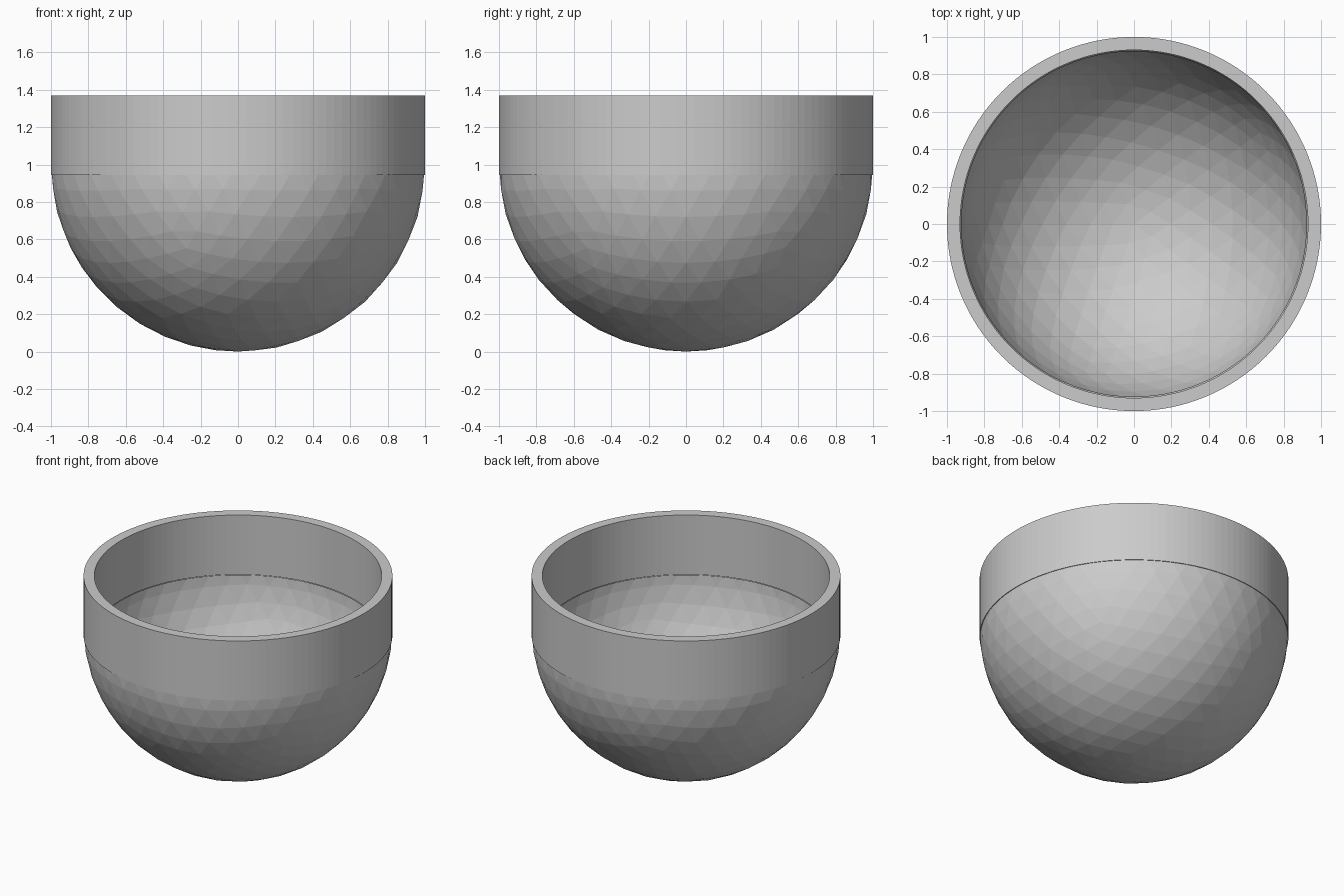
import bpy, bmesh, math

if "Cube" in bpy.data.objects:
    bpy.data.objects.remove(bpy.data.objects["Cube"])

SEAM, TOP, R_OUT, R_IN = 0.945, 1.37, 1.0, 0.93


def make_object(name, bm):
    mesh = bpy.data.meshes.new(name)
    bm.to_mesh(mesh)
    bm.free()
    obj = bpy.data.objects.new(name, mesh)
    bpy.context.collection.objects.link(obj)
    return obj


def add_half_sphere(bm, radius, inward):
    # Faceted sphere centred at z = 1, trimmed off at the seam
    part = bmesh.new()
    bmesh.ops.create_icosphere(part, subdivisions=4, radius=radius)
    bmesh.ops.translate(part, verts=part.verts, vec=(0, 0, 1))
    bmesh.ops.bisect_plane(part, geom=part.verts[:] + part.edges[:] + part.faces[:],
                           plane_co=(0, 0, SEAM), plane_no=(0, 0, 1), clear_outer=True)
    if inward:
        bmesh.ops.reverse_faces(part, faces=part.faces)
    temp = bpy.data.meshes.new("temp")
    part.to_mesh(temp)
    part.free()
    bm.from_mesh(temp)
    bpy.data.meshes.remove(temp)


# Round faceted base: outer and inner shells
bm = bmesh.new()
add_half_sphere(bm, R_OUT, False)
add_half_sphere(bm, R_IN, True)
make_object("bowl_base", bm)

# Straight upper wall with flat rim, lathed from a rectangle
bm = bmesh.new()
profile = [(R_IN, SEAM), (R_OUT, SEAM), (R_OUT, TOP), (R_IN, TOP)]
verts = [bm.verts.new((r, 0, z)) for r, z in profile]
edges = [bm.edges.new((verts[i], verts[(i + 1) % 4])) for i in range(4)]
bmesh.ops.spin(bm, geom=verts + edges, cent=(0, 0, 0), axis=(0, 0, 1),
               angle=math.tau, steps=128, use_merge=True)
bmesh.ops.remove_doubles(bm, verts=bm.verts, dist=1e-5)
bmesh.ops.recalc_face_normals(bm, faces=bm.faces)
make_object("upper_wall", bm)
